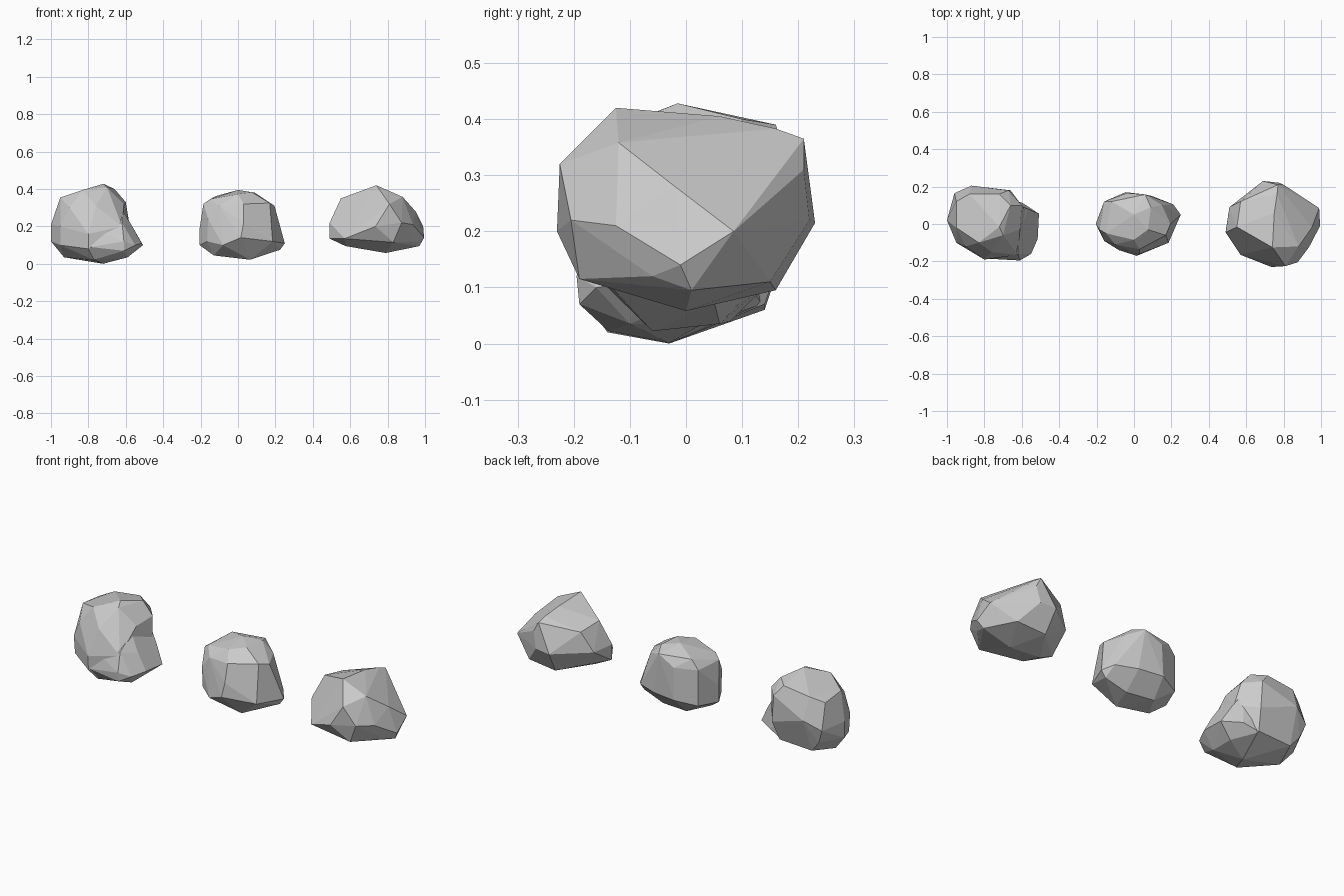
import bpy, bmesh, math


def rock(name, x, points):
    """Faceted boulder: convex hull of its corner points, near-flat facets merged."""
    bm = bmesh.new()
    for p in points:
        bm.verts.new(p)
    res = bmesh.ops.convex_hull(bm, input=bm.verts[:])
    junk = {g for g in res["geom_interior"] + res["geom_unused"]
            if isinstance(g, bmesh.types.BMVert)}
    bmesh.ops.delete(bm, geom=[v for v in junk if v.is_valid], context='VERTS')
    bmesh.ops.dissolve_limit(bm, angle_limit=math.radians(4),
                             verts=bm.verts[:], edges=bm.edges[:])
    bmesh.ops.recalc_face_normals(bm, faces=bm.faces[:])
    mesh = bpy.data.meshes.new(name)
    bm.to_mesh(mesh)
    bm.free()
    ob = bpy.data.objects.new(name, mesh)
    ob.location.x = x
    bpy.context.collection.objects.link(ob)
    return ob


# Left rock: main block
left = rock("left_rock", -0.75, [
    (.03, -.015, .428), (-.08, -.1, .395), (.05, -.06, .41), (.09, .1, .40),
    (.03, .16, .39), (-.13, .16, .37), (-.2, -.02, .355), (-.2, .12, .34),
    (-.01, -.15, .31), (.14, -.03, .32), (.15, .1, .33), (-.15, -.12, .3),
    (.08, .18, .33), (-.12, .205, .25),
    (-.25, .02, .21), (-.21, .165, .2), (.09, .18, .18), (.17, .07, .21),
    (-.05, -.19, .16), (.13, -.165, .2), (-.2, -.1, .2),
    (-.25, .02, .12), (-.2, -.09, .1), (-.18, 0, .035), (.03, -.03, 0),
    (-.05, -.185, .08), (-.13, .14, .06), (.07, .14, .07), (-.02, -.14, .02),
    (-.18, .15, .12)])

# Left rock: ledge bulging out at the low right
ledge = rock("left_rock_ledge", -0.75, [
    (.242, .055, .1), (.235, -.08, .11), (.2, -.16, .1), (.14, -.195, .12),
    (.14, -.19, .07), (.16, -.1, .035), (.16, .03, .035), (.15, .115, .1),
    (.185, .08, .2), (.185, -.08, .2), (.13, -.16, .22), (.13, -.06, .29),
    (.13, .1, .28), (.03, -.03, .001), (-.04, -.185, .09), (-.02, -.138, .022),
    (.06, .135, .07), (-.1, -.05, .03), (-.05, -.16, .2), (.0, .15, .2)])

# Middle rock
rock("middle_rock", 0, [
    (0, .05, .395), (.09, .09, .38), (.075, -.03, .383), (.0, -.085, .373),
    (-.15, -.05, .345), (-.12, .12, .362), (.06, .158, .36),
    (.03, -.135, .32), (.17, -.06, .325), (.195, 0, .31), (.15, .1, .32),
    (-.185, -.03, .32), (-.16, .12, .31), (-.04, .165, .31), (-.1, -.11, .31),
    (-.205, 0, .19), (-.16, -.09, .24), (.03, -.16, .22),
    (.25, .05, .11), (.225, .05, .075), (.185, -.1, .12), (.21, .105, .13),
    (.015, -.17, .14), (-.08, -.14, .1), (-.205, 0, .1), (-.165, -.08, .12),
    (-.16, .12, .11), (-.045, .17, .13), (.095, .15, .13),
    (-.13, -.04, .045), (-.06, .08, .04), (.065, -.06, .022), (.1, .06, .035)])

# Right rock: big sloping cuts on the right top and the front left
rock("right_rock", 0.75, [
    (-.01, -.125, .42), (0, .06, .405), (.015, .16, .383), (.02, .21, .365),
    (.13, -.12, .358), (.2, -.02, .28), (.24, .085, .2), (.05, .21, .31),
    (.06, -.225, .32), (-.2, -.016, .35),
    (-.18, .12, .33), (-.06, .23, .215), (.03, .22, .22),
    (-.26, -.045, .22), (-.24, .09, .22), (-.015, -.23, .2), (.125, -.205, .22),
    (.185, -.125, .21), (.245, -.01, .14), (.22, .01, .095), (.2, -.06, .12),
    (.08, -.19, .115), (-.18, -.165, .135), (-.26, -.04, .135),
    (-.175, -.03, .095), (.04, 0, .058), (-.05, .16, .095), (.12, .15, .11)])

# Fuse ledge into the left rock
union = left.modifiers.new("fuse", 'BOOLEAN')
union.operation = 'UNION'
union.solver = 'EXACT'
union.object = ledge
bpy.context.view_layer.objects.active = left
bpy.ops.object.modifier_apply(modifier=union.name)
bpy.data.objects.remove(ledge)
